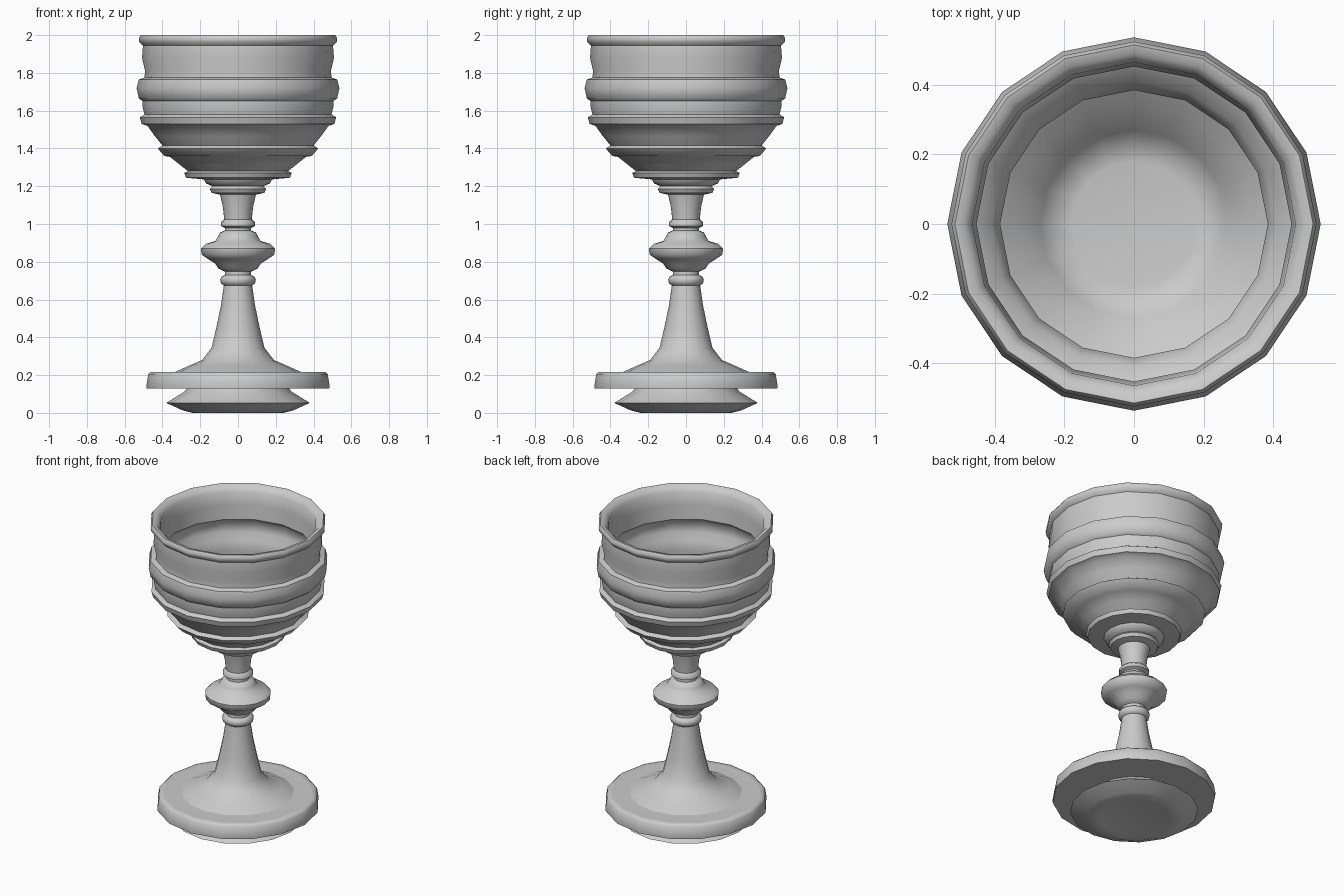
import bpy, bmesh, math

SIDES = 16


def lathe(name, profile):
    """Revolve a (radius, height) profile around z; radius 0 closes an end."""
    bm = bmesh.new()
    rings = []
    for r, z in profile:
        if r == 0:
            rings.append([bm.verts.new((0, 0, z))] * SIDES)
        else:
            rings.append([bm.verts.new((r * math.cos(math.tau * i / SIDES),
                                        r * math.sin(math.tau * i / SIDES), z))
                          for i in range(SIDES)])
    for lo, hi in zip(rings, rings[1:]):
        for i in range(SIDES):
            j = (i + 1) % SIDES
            bm.faces.new(list(dict.fromkeys((lo[i], lo[j], hi[j], hi[i]))))
    bmesh.ops.recalc_face_normals(bm, faces=bm.faces)
    mesh = bpy.data.meshes.new(name)
    bm.to_mesh(mesh)
    bm.free()
    obj = bpy.data.objects.new(name, mesh)
    bpy.context.collection.objects.link(obj)
    bpy.context.view_layer.objects.active = obj
    obj.select_set(True)
    bpy.ops.object.shade_smooth_by_angle(angle=math.radians(50))
    obj.select_set(False)
    return obj


# Foot: undercut base below a wide disc
lathe("foot", [(0, 0.01), (0.2, 0.01), (0.24, 0.0), (0.29, 0.012), (0.38, 0.053),
               (0.28, 0.115), (0.27, 0.13), (0.483, 0.13), (0.484, 0.15),
               (0.475, 0.205), (0.462, 0.217), (0.43, 0.215), (0.33, 0.217), (0, 0.23)])

# Stem: flared trumpet, two beads and a central knop
lathe("stem", [(0, 0.2), (0.34, 0.214), (0.26, 0.25), (0.19, 0.28), (0.14, 0.345),
               (0.115, 0.45), (0.09, 0.57), (0.075, 0.675), (0.09, 0.685),
               (0.094, 0.705), (0.088, 0.72), (0.07, 0.73), (0.07, 0.748),
               (0.105, 0.765), (0.12, 0.79), (0.16, 0.815), (0.193, 0.838),
               (0.196, 0.87), (0.17, 0.895), (0.12, 0.91), (0.105, 0.935),
               (0.095, 0.955), (0.07, 0.965), (0.07, 0.98), (0.09, 0.99),
               (0.09, 1.01), (0.073, 1.025), (0.08, 1.09), (0.095, 1.155),
               (0.14, 1.165), (0.15, 1.185), (0.135, 1.2), (0.17, 1.215),
               (0.18, 1.235), (0, 1.245)])

# Bowl: banded outer wall, rolled rim, inner wall following the bands
lathe("bowl", [(0, 1.23), (0.17, 1.235), (0.275, 1.245), (0.285, 1.27), (0.265, 1.28),
               (0.31, 1.315), (0.36, 1.355), (0.39, 1.36), (0.425, 1.4), (0.4, 1.415),
               (0.44, 1.465), (0.48, 1.52), (0.51, 1.53), (0.52, 1.565), (0.495, 1.58),
               (0.505, 1.62), (0.505, 1.65), (0.525, 1.665), (0.537, 1.72),
               (0.525, 1.765), (0.495, 1.775), (0.492, 1.81), (0.508, 1.88),
               (0.503, 1.945), (0.524, 1.965), (0.525, 1.985), (0.515, 2.0),
               (0.49, 1.995), (0.465, 1.965), (0.46, 1.88), (0.453, 1.79), (0.485, 1.76),
               (0.49, 1.69), (0.46, 1.65), (0.46, 1.58), (0.46, 1.545), (0.41, 1.51),
               (0.385, 1.45), (0.385, 1.41), (0.34, 1.375), (0.27, 1.31), (0.24, 1.27),
               (0.18, 1.26), (0, 1.26)])
